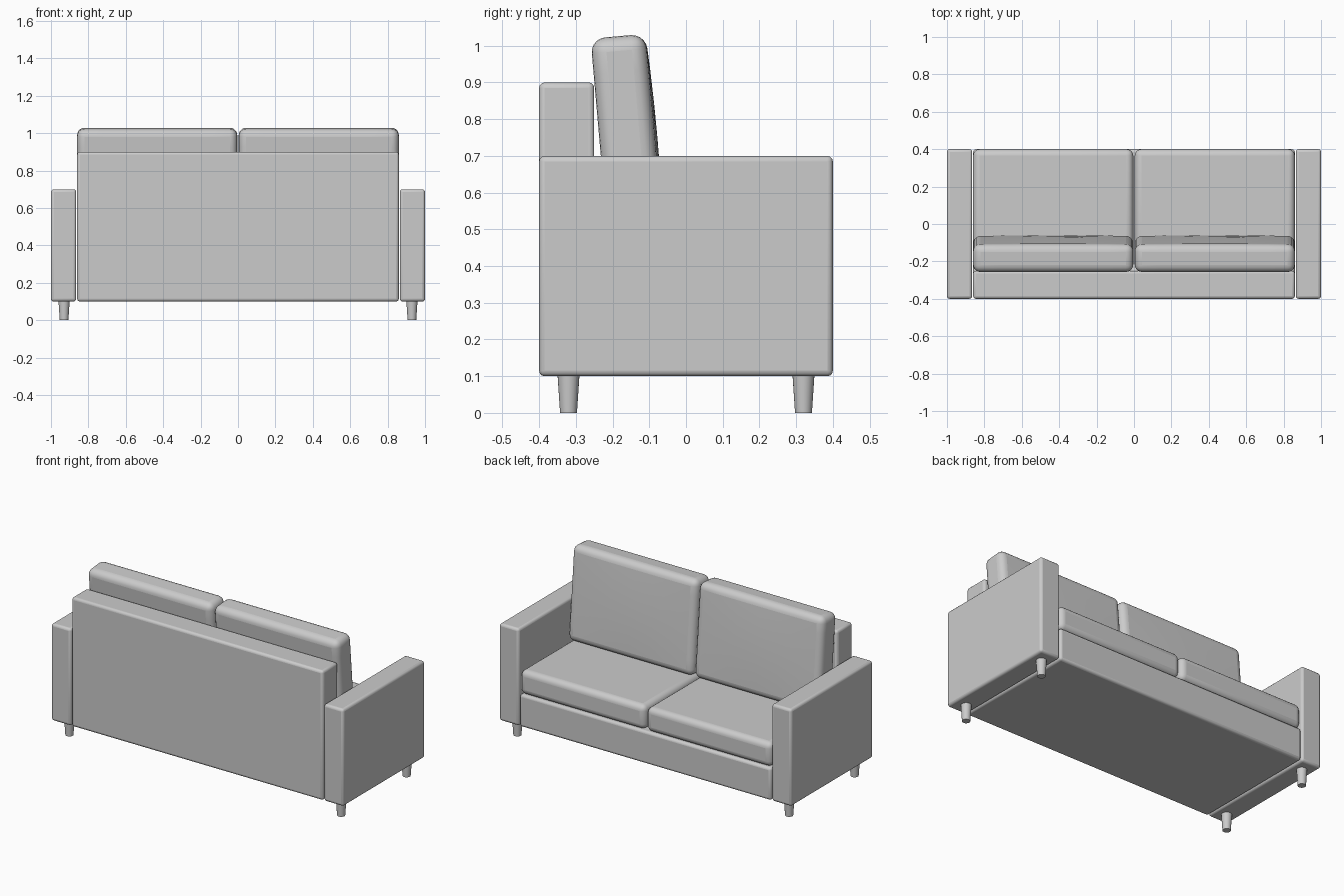
import bpy, bmesh, math

if "Cube" in bpy.data.objects:
    bpy.data.objects.remove(bpy.data.objects["Cube"])


def finish(name, bm, bevel, segments, loc=(0, 0, 0), rot_x=0):
    """Turn a bmesh into a smooth, softly bevelled object."""
    bmesh.ops.recalc_face_normals(bm, faces=bm.faces)
    mesh = bpy.data.meshes.new(name)
    bm.to_mesh(mesh)
    bm.free()
    obj = bpy.data.objects.new(name, mesh)
    bpy.context.collection.objects.link(obj)
    obj.location = loc
    obj.rotation_euler.x = rot_x
    if bevel:
        mod = obj.modifiers.new("soft_edges", 'BEVEL')
        mod.width, mod.segments = bevel, segments
        mod.limit_method, mod.angle_limit = 'ANGLE', math.radians(40)
    bpy.ops.object.select_all(action='DESELECT')
    obj.select_set(True)
    bpy.context.view_layer.objects.active = obj
    bpy.ops.object.shade_smooth_by_angle(angle=math.radians(40))
    return obj


def box(lo, hi):
    bm = bmesh.new()
    bmesh.ops.create_cube(bm, size=1)
    for v in bm.verts:
        v.co = [lo[i] + (v.co[i] + 0.5) * (hi[i] - lo[i]) for i in range(3)]
    return bm


# Frame: one L-shaped profile (base plus backrest) extruded across the width
bm = bmesh.new()
profile = [(-0.4, 0.1), (0.4, 0.1), (0.4, 0.3), (-0.25, 0.3), (-0.25, 0.9), (-0.4, 0.9)]
face = bm.faces.new([bm.verts.new((-0.86, y, z)) for y, z in profile])
ext = bmesh.ops.extrude_face_region(bm, geom=[face])
bmesh.ops.translate(bm, vec=(1.72, 0, 0),
                    verts=[g for g in ext["geom"] if isinstance(g, bmesh.types.BMVert)])
finish("base_and_back_frame", bm, 0.015, 3)

for side, label in ((-1, "left"), (1, "right")):
    # Armrest
    finish(label + "_armrest",
           box((side * 0.9325 - 0.0675, -0.4, 0.1), (side * 0.9325 + 0.0675, 0.4, 0.7)), 0.015, 3)

    # Seat cushion
    x0, x1 = sorted((side * 0.004, side * 0.86))
    finish(label + "_seat_cushion", box((x0, -0.25, 0.3), (x1, 0.4, 0.45)), 0.035, 5)

    # Back cushion: leaning box with a slightly puffed front
    w, t, h = 0.856, 0.15, 0.58
    bm = box((-w / 2, -t / 2, -h / 2), (w / 2, t / 2, h / 2))
    edges = [e for e in bm.edges if abs(e.verts[0].co.y - e.verts[1].co.y) < 0.01]
    bmesh.ops.subdivide_edges(bm, edges=edges, cuts=5, use_grid_fill=True)
    for v in bm.verts:
        if v.co.y > 0:
            v.co.y += 0.008 * (1 - (2 * v.co.x / w) ** 2) * (1 - (2 * v.co.z / h) ** 2)
    finish(label + "_back_cushion", bm, 0.04, 5,
           loc=(side * 0.432, -0.16, 0.737), rot_x=math.radians(5))

    # Tapered legs
    for y, end in ((-0.32, "back"), (0.32, "front")):
        bm = bmesh.new()
        bmesh.ops.create_cone(bm, cap_ends=True, segments=24,
                              radius1=0.023, radius2=0.03, depth=0.105)
        finish(f"{label}_{end}_leg", bm, 0, 1, loc=(side * 0.93, y, 0.0525))
